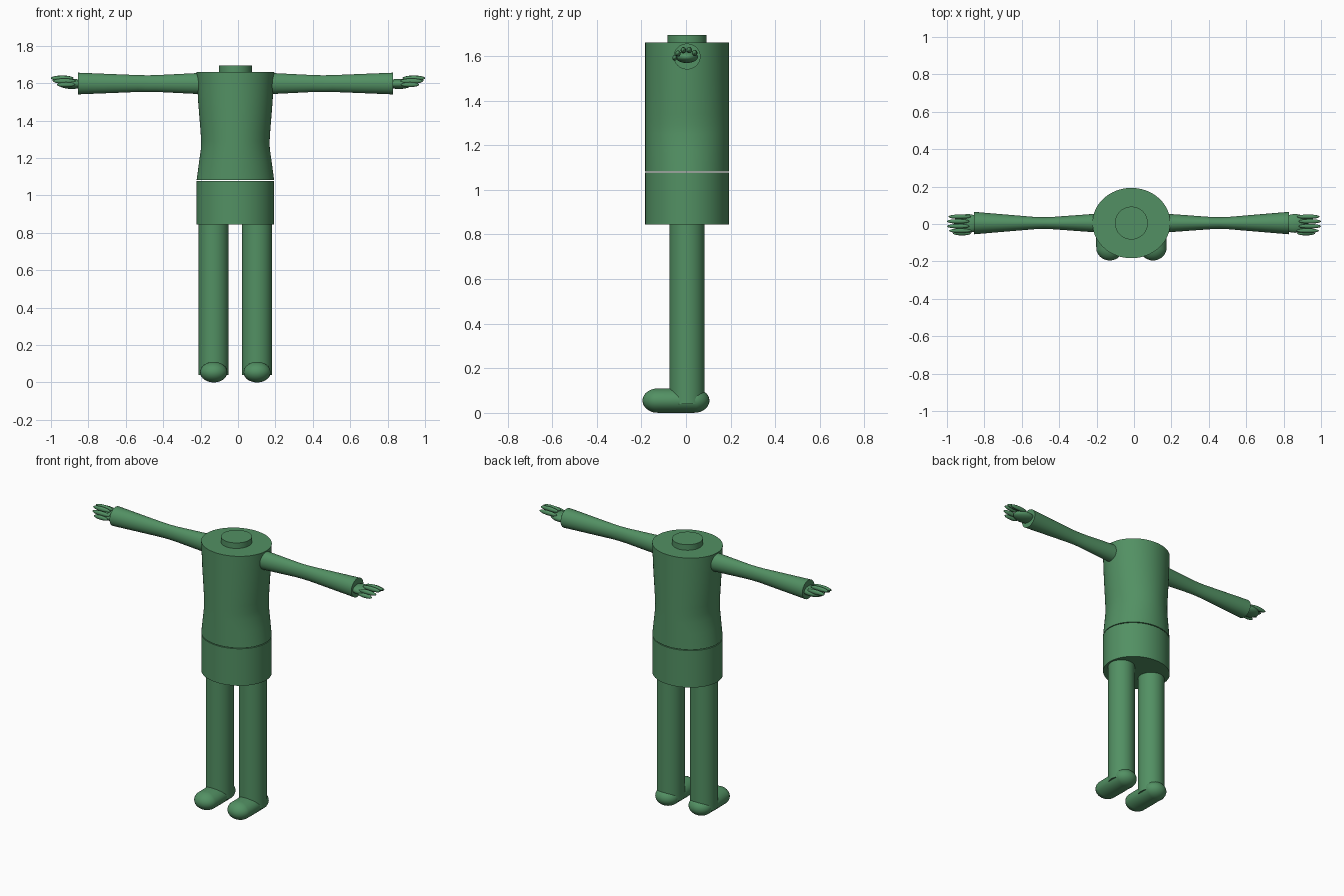
import bpy, bmesh, math
from mathutils import Vector

cube = bpy.data.objects.get("Cube")
if cube:
    bpy.data.objects.remove(cube, do_unlink=True)

green = bpy.data.materials.new("green")
green.use_nodes = True
colour = (0.085, 0.28, 0.125, 1)
green.diffuse_color = colour
green.node_tree.nodes["Principled BSDF"].inputs["Base Color"].default_value = colour

CX, CY = -0.014, 0.005      # axis of the body


def finish(name, bm):
    bmesh.ops.recalc_face_normals(bm, faces=bm.faces)
    mesh = bpy.data.meshes.new(name)
    bm.to_mesh(mesh)
    bm.free()
    mesh.materials.append(green)
    obj = bpy.data.objects.new(name, mesh)
    bpy.context.collection.objects.link(obj)
    bpy.ops.object.select_all(action="DESELECT")
    obj.select_set(True)
    bpy.context.view_layer.objects.active = obj
    bpy.ops.object.shade_smooth_by_angle(angle=math.radians(40))
    return obj


def tube(name, sections, place, sides=64):
    """Capped tube through elliptical sections (position, half a, half b)."""
    bm = bmesh.new()
    rings = []
    for pos, a, b in sections:
        angles = [math.tau * i / sides for i in range(sides)]
        rings.append([bm.verts.new(place(pos, a * math.cos(t), b * math.sin(t)))
                      for t in angles])
    for low, high in zip(rings, rings[1:]):
        for i in range(sides):
            j = (i + 1) % sides
            bm.faces.new((low[i], low[j], high[j], high[i]))
    bm.faces.new(rings[0])
    bm.faces.new(rings[-1])
    return finish(name, bm)


def ellipsoid(name, centre, radii, stretch=0.0):
    """Ellipsoid, optionally pulled apart along y into a capsule."""
    bm = bmesh.new()
    bmesh.ops.create_uvsphere(bm, u_segments=32, v_segments=20, radius=1)
    for v in bm.verts:
        side = 0 if abs(v.co.y) < 1e-4 else math.copysign(1, v.co.y)
        v.co = Vector(centre) + Vector([c * r for c, r in zip(v.co, radii)])
        v.co.y += side * stretch
    return finish(name, bm)


def upright(x):
    return lambda z, a, b: (x + a, CY + b, z)


# Body
tube("torso", [(1.083, 0.207, 0.188), (1.18, 0.194, 0.188), (1.25, 0.184, 0.188),
               (1.29, 0.183, 0.188), (1.34, 0.186, 0.188), (1.50, 0.199, 0.188),
               (1.66, 0.208, 0.188)], upright(CX))
tube("hips", [(0.845, 0.207, 0.188), (1.078, 0.207, 0.188)], upright(CX))
tube("neck", [(1.655, 0.088, 0.088), (1.695, 0.088, 0.088)], upright(CX))

# Limbs
for side, s, tip in (("left", 1, 1.0), ("right", -1, -1.0)):
    leg_x = CX + s * 0.116
    tube(side + "_leg", [(0.04, 0.08, 0.079), (0.85, 0.08, 0.079)], upright(leg_x))
    ellipsoid(side + "_foot", (leg_x, -0.045, 0.055), (0.073, 0.07, 0.055), 0.08)

    tube(side + "_arm", [(0.10, 0.058, 0.060), (0.20, 0.049, 0.056),
                         (0.42, 0.033, 0.045), (0.47, 0.032, 0.044),
                         (0.52, 0.033, 0.045), (0.842, 0.060, 0.058)],
         lambda d, a, b: (CX + s * d, CY + a, 1.598 + b))

    ellipsoid(side + "_palm", (CX + s * 0.875, 0.003, 1.596), (0.073, 0.05, 0.027))
    for n, (y, z, short) in enumerate([(-0.036, 1.611, 0.012), (-0.012, 1.626, 0.0),
                                       (0.014, 1.627, 0.0), (0.039, 1.614, 0.008)]):
        ellipsoid(f"{side}_finger_{n + 1}", (tip - s * (0.06 + short), y, z),
                  (0.06, 0.012, 0.014))
    ellipsoid(side + "_thumb", (tip - s * 0.08, -0.05, 1.592), (0.048, 0.011, 0.013))
